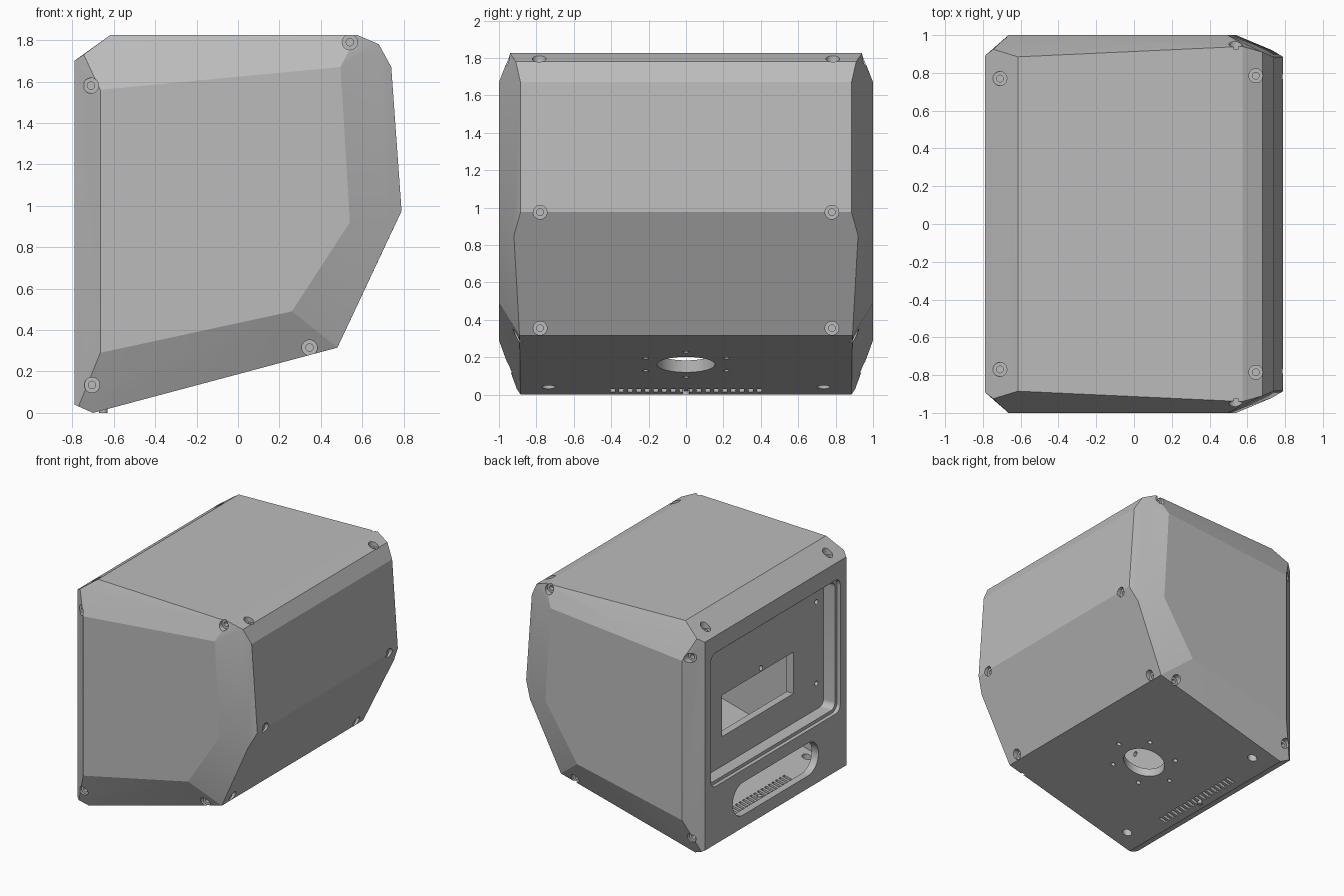
import bpy, bmesh, math
from mathutils import Vector
from mathutils.bvhtree import BVHTree

if "Cube" in bpy.data.objects:
    bpy.data.objects.remove(bpy.data.objects["Cube"])

grey = bpy.data.materials.new("light_grey_plastic")
grey.use_nodes = True
grey.diffuse_color = (0.5, 0.5, 0.5, 1)
grey.node_tree.nodes["Principled BSDF"].inputs["Base Color"].default_value = (0.5, 0.5, 0.5, 1)


def make_object(name, bm):
    bmesh.ops.recalc_face_normals(bm, faces=bm.faces)
    mesh = bpy.data.meshes.new(name)
    bm.to_mesh(mesh)
    bm.free()
    obj = bpy.data.objects.new(name, mesh)
    bpy.context.collection.objects.link(obj)
    mesh.materials.append(grey)
    return obj


def prism(bm, axis, outline, low, high):
    """Extrude a 2D outline along an axis; the outline uses the other two axes in order."""
    def ring(w):
        verts = []
        for u, v in outline:
            co = [u, v]
            co.insert(axis, w)
            verts.append(bm.verts.new(co))
        return verts
    a, b = ring(low), ring(high)
    bm.faces.new(a)
    bm.faces.new(b[::-1])
    n = len(a)
    for i in range(n):
        bm.faces.new((a[i], b[i], b[(i + 1) % n], a[(i + 1) % n]))


def round_rect(u0, u1, v0, v1, r, steps=8):
    pts = []
    corners = ((u1 - r, v1 - r), (u0 + r, v1 - r), (u0 + r, v0 + r), (u1 - r, v0 + r))
    for k, (cu, cv) in enumerate(corners):
        for i in range(steps + 1):
            a = math.radians(90) * (k + i / steps)
            pts.append((cu + r * math.cos(a), cv + r * math.sin(a)))
    return pts


def circle(u, v, r, n=32):
    return [(u + r * math.cos(math.tau * i / n), v + r * math.sin(math.tau * i / n)) for i in range(n)]


def box(u0, u1, v0, v1):
    return [(u0, v0), (u1, v0), (u1, v1), (u0, v1)]


# Housing: hull of the mid-body rim (x, half depth, z) and the side faces
rim = [(-0.79, 0.89, 1.70), (-0.745, 0.925, 1.73), (-0.615, 0.885, 1.825),
       (0.575, 0.94, 1.825), (0.68, 0.91, 1.78), (0.74, 0.885, 1.67),
       (0.79, 0.885, 0.975), (0.731, 0.92, 0.85), (0.48, 0.89, 0.315),
       (-0.70, 0.885, 0), (-0.77, 0.905, 0.031), (-0.79, 0.89, 0.04)]
side = [(-0.665, 0.29), (0.26, 0.49), (0.54, 0.92), (0.495, 1.67), (-0.665, 1.56)]
bm = bmesh.new()
for s in (-1, 1):
    for x, y, z in rim + [(x, 1, z) for x, z in side]:
        bm.verts.new((x, s * y, z))
hull = bmesh.ops.convex_hull(bm, input=bm.verts)
loose = [v for v in hull["geom_interior"] if isinstance(v, bmesh.types.BMVert)]
bmesh.ops.delete(bm, geom=loose, context="VERTS")
bmesh.ops.dissolve_limit(bm, angle_limit=math.radians(0.5), verts=bm.verts, edges=bm.edges)
bmesh.ops.recalc_face_normals(bm, faces=bm.faces)
surface = BVHTree.FromBMesh(bm)
housing = make_object("housing", bm)

# Three rounds of cutters, so that no round overlaps itself
hollows, pockets, holes = bmesh.new(), bmesh.new(), bmesh.new()

# Inner cavity and the shallow rim of the panel recess
cavity = [(-0.73, 0.055), (0.42, 0.365), (0.70, 0.97), (0.66, 1.65),
          (0.55, 1.74), (-0.60, 1.74), (-0.60, 0.46), (-0.73, 0.46)]
prism(hollows, 1, cavity, -0.82, 0.82)
prism(hollows, 0, round_rect(-0.815, 0.815, 0.50, 1.565, 0.06), -0.9, -0.76)

# Deep panel recess, display opening, connector slot and panel holes
prism(pockets, 0, round_rect(-0.79, 0.79, 0.525, 1.54, 0.05), -0.9, -0.66)
prism(holes, 0, box(-0.41, 0.49, 0.76, 1.09), -0.8, -0.5)
prism(holes, 0, round_rect(-0.54, 0.54, 0.14, 0.40, 0.129), -0.9, -0.7)
for y, z in ((0.7, 1.38), (-0.7, 1.38), (0.7, 0.73), (-0.7, 0.73), (0, 1.12)):
    prism(holes, 0, circle(y, z, 0.02, 16), -0.8, -0.5)

# Base: cable hole with its ring of bolts, fixing holes and vents
prism(holes, 2, circle(-0.10, 0, 0.155, 48), -0.2, 0.4)
for i in range(6):
    a = math.tau * i / 6
    prism(holes, 2, circle(-0.10 + 0.25 * math.cos(a), 0.25 * math.sin(a), 0.017, 16), -0.2, 0.4)
for s in (-1, 1):
    prism(holes, 2, circle(-0.55, s * 0.735, 0.035, 24), -0.2, 0.2)
for i in range(18):
    y = -0.391 + 0.046 * i
    prism(holes, 2, box(-0.65, -0.585, y - 0.012, y + 0.012), -0.1, 0.13)


def screw(axis, sign, u, v):
    """Counterbored screw hole, sunk from wherever the axis meets the housing."""
    direction, start = [0, 0, 0], [u, v]
    direction[axis] = -sign
    start.insert(axis, sign * 4)
    hit = surface.ray_cast(Vector(start), Vector(direction))[0]
    if hit is None:
        return
    w = hit[axis]
    prism(pockets, axis, circle(u, v, 0.037, 24), w - sign * 0.03, w + sign * 0.15)
    prism(holes, axis, circle(u, v, 0.018, 16), w - sign * 0.065, w + sign * 0.15)


for s in (-1, 1):
    for x, z in ((-0.71, 1.58), (0.54, 1.79), (0.345, 0.315), (-0.705, 0.135)):
        screw(1, s, x, z)
    screw(2, 1, -0.71, s * 0.77)
    screw(2, 1, 0.645, s * 0.785)
    screw(0, 1, s * 0.78, 0.975)
    screw(0, 1, s * 0.78, 0.355)

# Cut the housing
bpy.context.view_layer.objects.active = housing
for name, cutter_bm in (("hollows", hollows), ("pockets", pockets), ("holes", holes)):
    cutter = make_object(name + "_cutter", cutter_bm)
    cutter.hide_render = True
    mod = housing.modifiers.new(name, "BOOLEAN")
    mod.operation = "DIFFERENCE"
    mod.solver = "EXACT"
    mod.object = cutter
    bpy.ops.object.modifier_apply(modifier=name)
    bpy.data.objects.remove(cutter)

# Small peg in the middle of the vents
bm = bmesh.new()
prism(bm, 2, circle(-0.65, 0, 0.02, 16), 0.0, 0.10)
peg = make_object("vent_peg", bm)

for obj in (housing, peg):
    bpy.ops.object.select_all(action="DESELECT")
    obj.select_set(True)
    bpy.context.view_layer.objects.active = obj
    bpy.ops.object.shade_smooth_by_angle(angle=math.radians(23 if obj is peg else 16))
